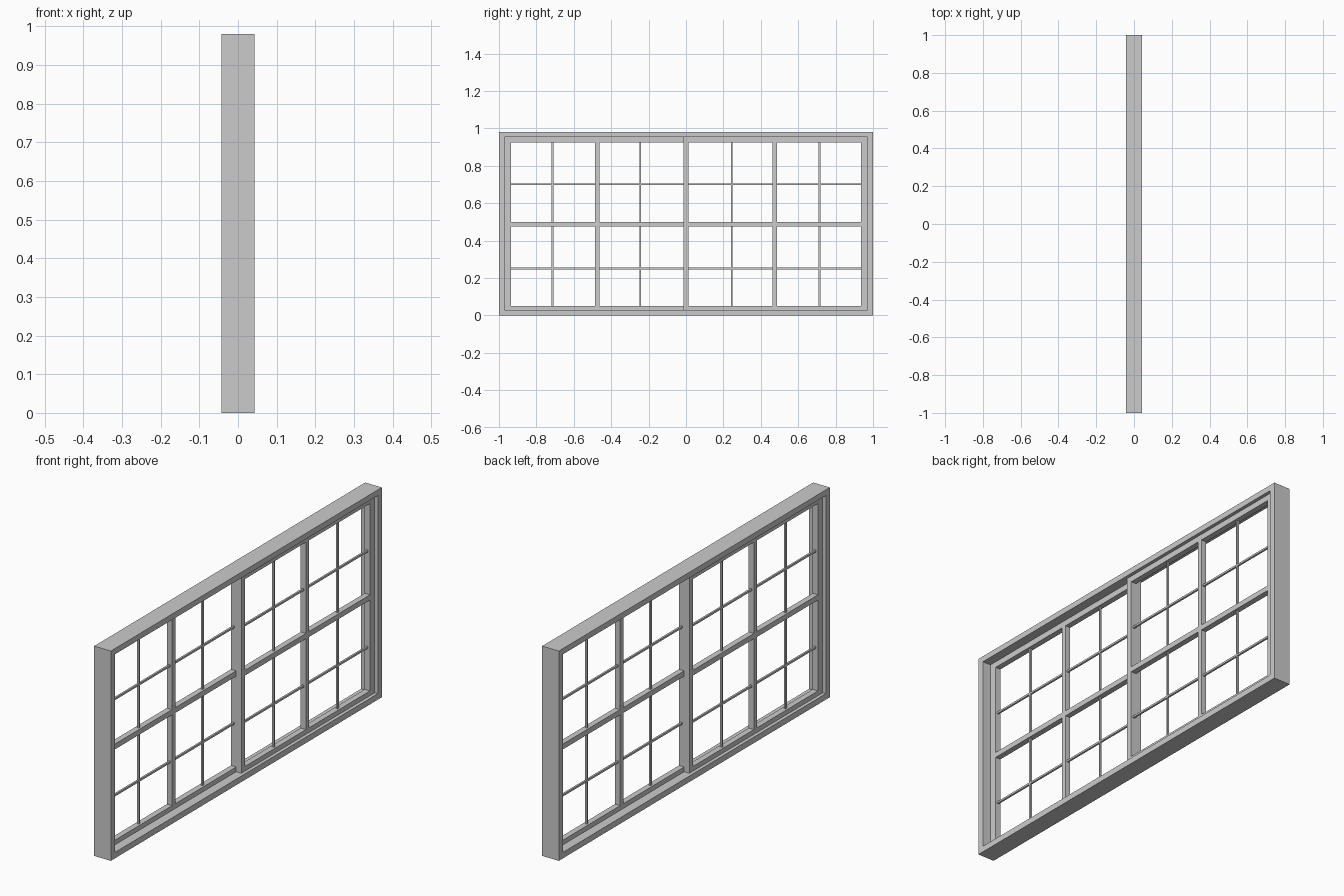
import bpy, bmesh, math

if "Cube" in bpy.data.objects:
    bpy.data.objects.remove(bpy.data.objects["Cube"])

H = 0.98            # overall height
FRAME_X = 0.043     # half depth of the outer frame
SASH = 0.027        # depth of one sash


def lattice(name, ys, zs, x0, x1, solid, turn=False):
    """Flat panel of grid cells in the YZ plane, kept where solid(i, j), given depth x0..x1."""
    bm = bmesh.new()
    grid = [[bm.verts.new((x0, y, z)) for z in zs] for y in ys]
    for i in range(len(ys) - 1):
        for j in range(len(zs) - 1):
            if solid(i, j):
                bm.faces.new((grid[i][j], grid[i + 1][j], grid[i + 1][j + 1], grid[i][j + 1]))
    bmesh.ops.delete(bm, geom=[v for v in bm.verts if not v.link_faces], context='VERTS')
    ext = bmesh.ops.extrude_face_region(bm, geom=bm.faces[:], use_keep_orig=True)
    top = [g for g in ext["geom"] if isinstance(g, bmesh.types.BMVert)]
    bmesh.ops.translate(bm, verts=top, vec=(x1 - x0, 0, 0))
    bmesh.ops.recalc_face_normals(bm, faces=bm.faces[:])
    mesh = bpy.data.meshes.new(name)
    bm.to_mesh(mesh)
    bm.free()
    ob = bpy.data.objects.new(name, mesh)
    bpy.context.collection.objects.link(ob)
    if turn:
        ob.rotation_euler.z = math.pi
    return ob


# Outer frame
lattice("outer_frame", [-1, -0.97, 0.97, 1], [0, 0.028, 0.953, H],
        -FRAME_X, FRAME_X, lambda i, j: (i, j) != (1, 1))

# Two sliding sashes: the second is the first turned half way round
sash_y = [-0.0135, 0.0135, 0.463, 0.487, 0.935, 0.97]
sash_z = [0.028, 0.05, 0.474, 0.499, 0.925, 0.953]
bar_y = {1: 0.244, 3: 0.714}     # muntin centres per pane column
bar_z = {1: 0.251, 3: 0.701}     # muntin centres per pane row
W = 0.0045                       # muntin half width

for side, turn in (("right", False), ("left", True)):
    lattice(f"{side}_sash", sash_y, sash_z, 0, SASH,
            lambda i, j: not (i % 2 and j % 2), turn)
    # Cross-shaped glazing bars in each opening
    for i, cy in bar_y.items():
        for j, cz in bar_z.items():
            lattice(f"{side}_glazing_bars_{i}{j}",
                    [sash_y[i], cy - W, cy + W, sash_y[i + 1]],
                    [sash_z[j], cz - W, cz + W, sash_z[j + 1]],
                    SASH / 2 - W, SASH / 2 + W,
                    lambda a, b: a == 1 or b == 1, turn)
